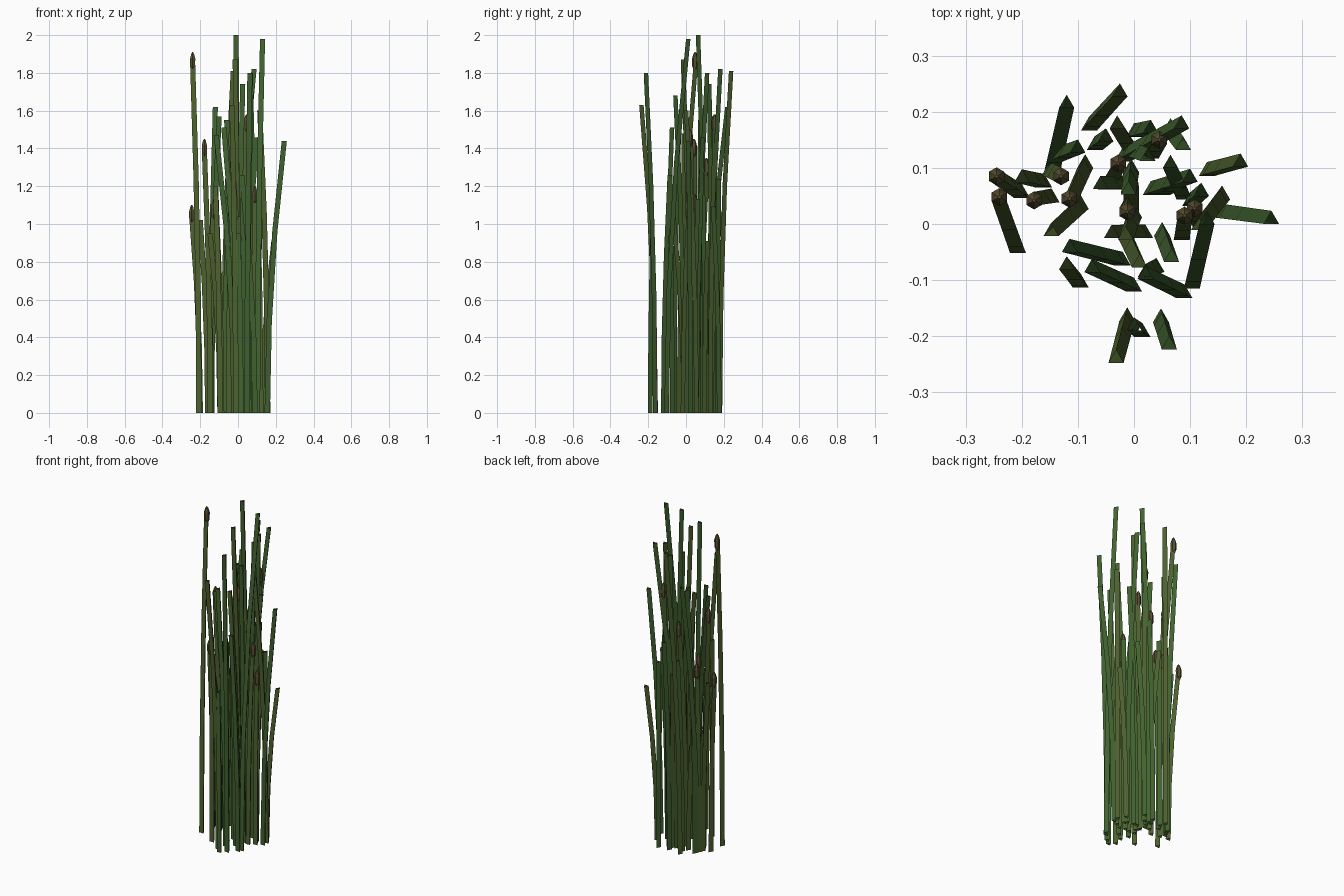
import bpy, bmesh, math, random
from mathutils import Vector

random.seed(4)


def material(name, rgb):
    m = bpy.data.materials.new(name)
    m.diffuse_color = (*rgb, 1)
    return m


GREENS = [material("leaf_green", (0.055, 0.125, 0.03)),
          material("olive_green", (0.075, 0.12, 0.028)),
          material("deep_green", (0.05, 0.115, 0.028))]
BROWN = material("seed_brown", (0.095, 0.075, 0.03))


def loft(name, rings, sides, mat, capped=True):
    """Skin polygon rings given as (centre, radius)."""
    bm = bmesh.new()
    loops = []
    for c, r in rings:
        loops.append([bm.verts.new((c[0] + r * math.cos(a), c[1] + r * math.sin(a), c[2]))
                      for a in (math.pi / 2 + 2 * math.pi * i / sides for i in range(sides))])
    for lo, hi in zip(loops, loops[1:]):
        for i in range(sides):
            j = (i + 1) % sides
            bm.faces.new((lo[i], lo[j], hi[j], hi[i]))
    if capped:
        bm.faces.new(loops[0][::-1])
        bm.faces.new(loops[-1])
    me = bpy.data.meshes.new(name)
    bm.to_mesh(me)
    bm.free()
    me.materials.append(mat)
    ob = bpy.data.objects.new(name, me)
    bpy.context.collection.objects.link(ob)


def reed(name, bx, by, tx, ty, h, mat):
    """Open three-sided stem that leans out more towards its tip."""
    rings = []
    for k in range(4):
        t = k / 3
        p = Vector((bx, by, 0)).lerp(Vector((tx, ty, 0)), t * t)
        p.z = h * t
        rings.append((p, 0.0165 - 0.001 * t))
    loft(name, rings, 3, mat, capped=False)


def seed_head(name, x, y, top):
    """Six-sided spindle around the stem tip."""
    profile = [(-0.1, 0.006), (-0.075, 0.015), (-0.035, 0.016), (-0.01, 0.009), (0, 0.003)]
    loft(name, [((x, y, top + dz), r) for dz, r in profile], 6, BROWN)


# Tall reeds: base x, base y, tip x, tip y, height
tall = [(-.145, .105, -.12, .215, 1.62), (-.08, .175, -.025, .235, 1.81),
        (-.14, .12, -.1, .135, 1.57), (-.02, .12, .085, .178, 1.82),
        (.13, .094, .19, .11, .91), (.155, .02, .245, .008, 1.44),
        (.103, -.107, .13, .008, 1.98), (.157, .052, .115, -.003, 1.6),
        (-.02, -.066, -.115, -.042, 1.47), (0, -.112, -.075, -.078, 1.51),
        (-.095, -.105, -.12, -.073, 1.2), (.09, -.124, .02, -.09, 1.26),
        (.05, -.013, .067, -.06, 1.68), (-.012, -.165, -.032, -.24, 1.63),
        (.048, -.167, .063, -.216, 1.8), (-.005, .1, -.01, .06, 2.0),
        (0, .02, -.015, -.02, 1.87), (.09, .052, .065, .108, 1.8),
        (0, .13, .025, .12, 1.74), (-.16, .073, -.2, .082, 1.02)]
for i, r in enumerate(tall):
    reed(f"tall_reed_{i + 1}", *r, GREENS[i % 3])

# Inner reeds of varied height: base x, base y, tip x, tip y
inner = [(-.07, .14, -.05, .155), (0, .13, -.03, .178), (0, .163, .03, .17),
         (.065, .172, .088, .14), (-.015, -.015, .01, -.07),
         (.04, -.077, .02, -.087), (-.02, .07, -.06, .07), (.02, -.017, -.04, -.017),
         (.03, .06, .1, .083), (.1, .04, .12, .058), (-.005, .03, -.005, .08),
         (.05, .06, .08, .073)]
for i, r in enumerate(inner):
    reed(f"inner_reed_{i + 1}", *r, random.uniform(1.0, 1.6), GREENS[i % 3])
reed("front_short_reed", .015, -.193, 0, -.182, .95, GREENS[0])
reed("left_short_reed", -.095, .035, -.148, -.014, .95, GREENS[1])

# Flowering reeds: base x, base y, head x, head y, top height
flowering = [(-.207, -.043, -.24, .048, 1.91), (-.2, .055, -.245, .085, 1.1),
             (-.147, .047, -.178, .042, 1.45), (-.15, .095, -.13, .085, 1.12),
             (-.087, .108, -.115, .045, 1.16), (-.05, .07, -.028, .108, 1.35),
             (-.01, .04, -.012, .022, 1.5), (.03, .125, .045, .15, 1.58),
             (.085, -.02, .09, .015, 1.2), (.12, .0, .108, .028, 1.03)]
for i, (bx, by, tx, ty, h) in enumerate(flowering):
    reed(f"flowering_reed_{i + 1}", bx, by, tx, ty, h - 0.06, GREENS[1])
    seed_head(f"seed_head_{i + 1}", tx, ty, h)
